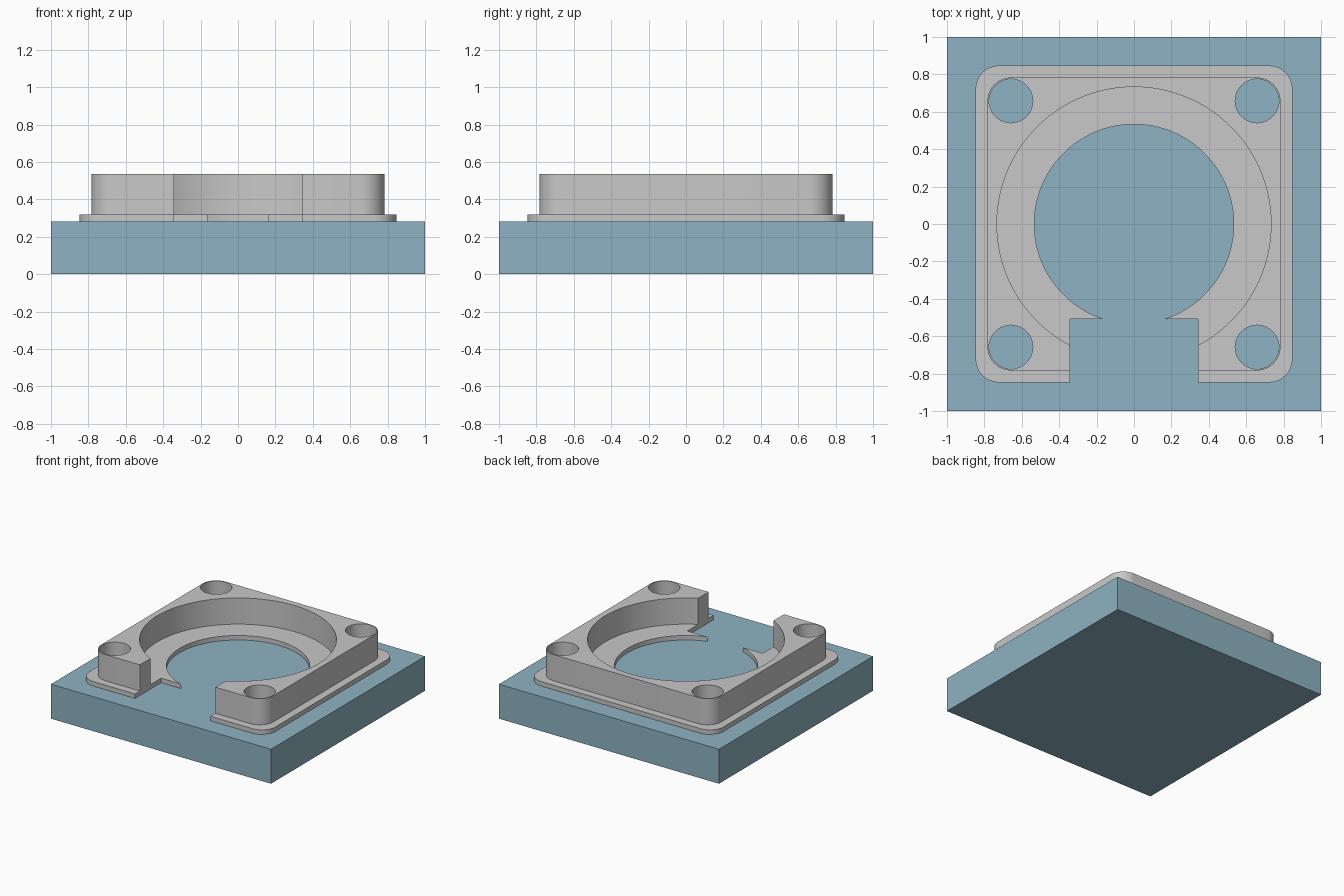
import bpy
import math

if "Cube" in bpy.data.objects:
    bpy.data.objects.remove(bpy.data.objects["Cube"])

BASE_TOP, FLANGE_TOP, RIM_TOP = 0.283, 0.32, 0.535
SLOT_X, SLOT_Y = 0.343, -0.508
HOLE_POS, HOLE_R = 0.658, 0.117


def material(name, colour):
    m = bpy.data.materials.new(name)
    m.diffuse_color = (*colour, 1)
    m.use_nodes = True
    m.node_tree.nodes["Principled BSDF"].inputs["Base Color"].default_value = m.diffuse_color
    return m


blue = material("soft blue", (0.27, 0.45, 0.54))
grey = material("light grey", (0.58, 0.58, 0.58))


def arc(cx, cy, r, a0, a1, n):
    return [(cx + r * math.cos(a0 + (a1 - a0) * i / n),
             cy + r * math.sin(a0 + (a1 - a0) * i / n)) for i in range(n + 1)]


def c_outline(half, corner, bore):
    """Rounded square with a round bore, opened at the front by the slot."""
    pts = [(SLOT_X, -half)]
    c = half - corner
    for k, (sx, sy) in enumerate([(1, -1), (1, 1), (-1, 1), (-1, -1)]):
        a = (k - 1) * math.pi / 2
        pts += arc(sx * c, sy * c, corner, a, a + math.pi / 2, 12)
    pts.append((-SLOT_X, -half))
    # Bore meets either the slot's back edge or its side walls
    if bore < math.hypot(SLOT_X, SLOT_Y):
        a = math.asin(SLOT_Y / bore)
        shelf = [(-SLOT_X, SLOT_Y)]
    else:
        a = -math.acos(SLOT_X / bore)
        shelf = []
    pts += shelf + arc(0, 0, bore, math.pi - a, a, 96)
    pts += [(-x, y) for x, y in shelf]
    return pts


def plate(name, outlines, z0, z1, mat):
    """Extrude a filled outline with holes, as a mesh."""
    cu = bpy.data.curves.new(name, 'CURVE')
    cu.dimensions = '2D'
    cu.fill_mode = 'BOTH'
    cu.extrude = (z1 - z0) / 2
    for pts in outlines:
        s = cu.splines.new('POLY')
        s.points.add(len(pts) - 1)
        for p, (x, y) in zip(s.points, pts):
            p.co = (x, y, 0, 1)
        s.use_cyclic_u = True
    ob = bpy.data.objects.new(name, cu)
    ob.location.z = (z0 + z1) / 2
    bpy.context.collection.objects.link(ob)
    bpy.ops.object.select_all(action='DESELECT')
    ob.select_set(True)
    bpy.context.view_layer.objects.active = ob
    bpy.ops.object.convert(target='MESH')
    ob = bpy.context.object
    ob.data.materials.clear()
    ob.data.materials.append(mat)
    bpy.ops.object.shade_smooth_by_angle(angle=math.radians(30))
    return ob


# Square base block
bpy.ops.mesh.primitive_cube_add(size=1, location=(0, 0, BASE_TOP / 2))
base = bpy.context.object
base.name = "base_block"
base.scale = (2, 2, BASE_TOP)
base.data.materials.append(blue)

# Corner screw holes shared by both frame layers
holes = [arc(sx * HOLE_POS, sy * HOLE_POS, HOLE_R, 0, math.tau * 47 / 48, 47)
         for sx in (-1, 1) for sy in (-1, 1)]

# Thin flange with the narrow bore, then the tall rim with the wide bore
plate("flange", [c_outline(0.847, 0.125, 0.533)] + holes, BASE_TOP, FLANGE_TOP, grey)
plate("raised_rim", [c_outline(0.783, 0.125, 0.733)] + holes, FLANGE_TOP, RIM_TOP, grey)
